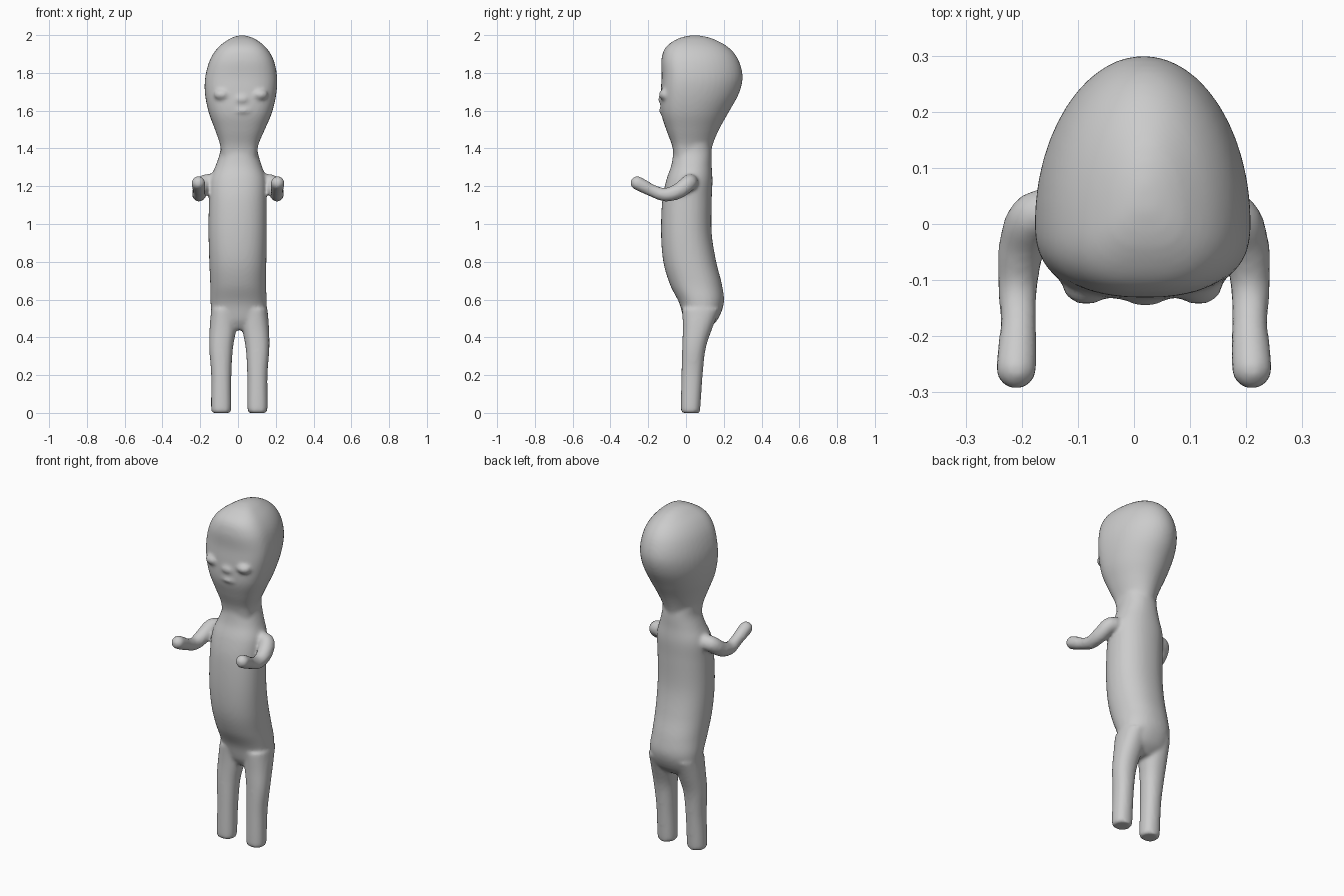
import bpy, bmesh
from math import cos, sin, pi
from mathutils import Vector, Matrix

if "Cube" in bpy.data.objects:
    bpy.data.objects.remove(bpy.data.objects["Cube"])

SEG = 48


def spline(rows, steps=6):
    """Catmull-Rom interpolation of rows of numbers."""
    out = []
    for i in range(len(rows) - 1):
        a, b, c, d = (rows[max(i - 1, 0)], rows[i], rows[i + 1], rows[min(i + 2, len(rows) - 1)])
        for s in range(steps):
            t = s / steps
            out.append([0.5 * (2 * q + (r - p) * t + (2 * p - 5 * q + 4 * r - w) * t * t
                               + (3 * q - p - 3 * r + w) * t ** 3) for p, q, r, w in zip(a, b, c, d)])
    return out + [list(rows[-1])]


def spow(v, e):
    return (abs(v) ** e) * (1 if v >= 0 else -1)


def make_object(name, bm):
    bmesh.ops.recalc_face_normals(bm, faces=bm.faces)
    me = bpy.data.meshes.new(name)
    bm.to_mesh(me)
    bm.free()
    ob = bpy.data.objects.new(name, me)
    bpy.context.collection.objects.link(ob)
    return ob


def loft(name, rows, ymid=None, front=2.3, back=2.2):
    """Skin through cross-sections given as z, x min, x max, y min, y max."""
    bm = bmesh.new()
    rings = []
    for z, x0, x1, y0, y1 in spline(rows):
        ym = (y0 + y1) / 2 if ymid is None else min(max(ymid, y0 + 0.3 * (y1 - y0)), y1)
        ring = []
        for k in range(SEG):
            a = 2 * pi * k / SEG
            e = 2 / (front if sin(a) < 0 else back)
            sy = spow(sin(a), e)
            x = (x0 + x1) / 2 + (x1 - x0) / 2 * spow(cos(a), e)
            y = ym + sy * ((y1 - ym) if sy > 0 else (ym - y0))
            ring.append(bm.verts.new((x, y, z)))
        rings.append(ring)
    for r, s in zip(rings, rings[1:]):
        for k in range(SEG):
            n = (k + 1) % SEG
            bm.faces.new((r[k], r[n], s[n], s[k]))
    bm.faces.new(rings[0])
    bm.faces.new(rings[-1])
    return make_object(name, bm)


def blobs(name, balls):
    """Overlapping balls given as x, y, z, radius and optional scale."""
    bm = bmesh.new()
    for x, y, z, r, *sc in balls:
        m = Matrix.Translation((x, y, z)) @ Matrix.Diagonal(Vector(sc or (1, 1, 1))).to_4x4()
        bmesh.ops.create_icosphere(bm, subdivisions=3, radius=r, matrix=m)
    return make_object(name, bm)


# Torso with neck
torso = loft("torso", [
    (0.44, -0.05, 0.06, 0.02, 0.11), (0.49, -0.13, 0.14, -0.01, 0.165),
    (0.58, -0.145, 0.152, -0.035, 0.2), (0.68, -0.147, 0.148, -0.085, 0.19),
    (0.8, -0.152, 0.15, -0.12, 0.16), (0.95, -0.156, 0.152, -0.132, 0.136),
    (1.12, -0.154, 0.152, -0.126, 0.136), (1.23, -0.148, 0.15, -0.105, 0.14),
    (1.31, -0.118, 0.125, -0.078, 0.136), (1.38, -0.095, 0.105, -0.068, 0.136),
    (1.44, -0.095, 0.105, -0.07, 0.13)])

# Egg-shaped head with a flattened face
head = loft("head", [
    (1.36, -0.088, 0.1, -0.064, 0.13), (1.42, -0.095, 0.108, -0.075, 0.142),
    (1.5, -0.122, 0.142, -0.105, 0.175), (1.59, -0.155, 0.18, -0.132, 0.225),
    (1.69, -0.175, 0.203, -0.134, 0.28), (1.78, -0.173, 0.207, -0.129, 0.3),
    (1.87, -0.148, 0.188, -0.13, 0.277), (1.935, -0.105, 0.148, -0.108, 0.225),
    (1.98, -0.045, 0.09, -0.045, 0.145), (1.998, 0.0, 0.04, 0.02, 0.075)],
    ymid=0.0, front=2.5, back=2.0)

# Puffy closed eyes, nose and lips
face = blobs("face", [
    (-0.085, -0.112, 1.685, 0.04, 1.1, 0.8, 0.75), (0.115, -0.112, 1.685, 0.04, 1.1, 0.8, 0.75),
    (0.02, -0.118, 1.66, 0.035, 1.3, 0.85, 0.8),
    (0.025, -0.115, 1.6, 0.035, 1.6, 0.8, 0.6)])

# Legs: the right one mirrors the left with a slight shift
leg_rows = [
    (0.0, -0.132, -0.045, -0.02, 0.068), (0.02, -0.142, -0.036, -0.027, 0.075),
    (0.2, -0.142, -0.035, -0.024, 0.088), (0.34, -0.152, -0.027, -0.02, 0.104),
    (0.45, -0.15, -0.008, -0.017, 0.14), (0.55, -0.142, 0.0, -0.02, 0.18)]
parts = [torso, head, face, loft("left_leg", leg_rows),
         loft("right_leg", [(z, 0.014 - b, 0.014 - a, c, d) for z, a, b, c, d in leg_rows])]

# Bent arms reaching forward
arm_path = [(0.10, 0.02, 1.22, 0.045), (0.175, 0.015, 1.218, 0.044), (0.2, -0.04, 1.175, 0.042),
            (0.207, -0.11, 1.155, 0.036), (0.206, -0.18, 1.177, 0.033),
            (0.208, -0.225, 1.2, 0.036), (0.21, -0.258, 1.217, 0.037)]
for side, name in ((1, "right_arm"), (-1, "left_arm")):
    parts.append(blobs(name, [(side * x, y, z, r) for x, y, z, r in spline(arm_path)]))

# Fuse everything into one soft skin
bpy.ops.object.select_all(action='DESELECT')
for p in parts:
    p.select_set(True)
bpy.context.view_layer.objects.active = torso
bpy.ops.object.join()
figure = bpy.context.object
figure.name = "figure"
remesh = figure.modifiers.new("fuse", 'REMESH')
remesh.mode = 'VOXEL'
remesh.voxel_size = 0.01
soften = figure.modifiers.new("soften", 'SMOOTH')
soften.factor = 0.5
soften.iterations = 6
bpy.ops.object.modifier_apply(modifier="fuse")
bpy.ops.object.modifier_apply(modifier="soften")
bpy.ops.object.shade_smooth()
